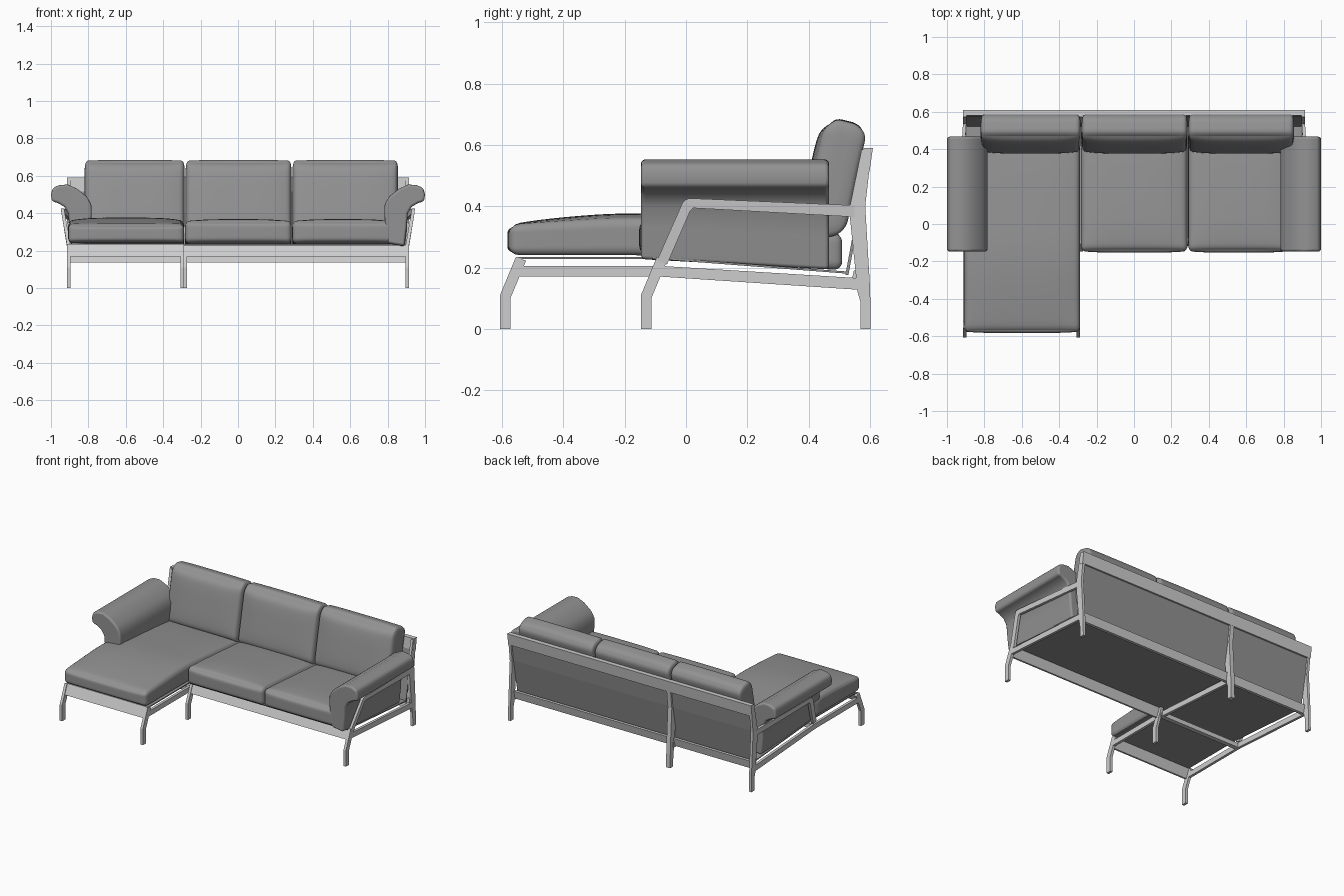
import bpy, bmesh, math
from mathutils import Vector

if "Cube" in bpy.data.objects:
    bpy.data.objects.remove(bpy.data.objects["Cube"], do_unlink=True)


def material(name, value):
    m = bpy.data.materials.new(name)
    m.use_nodes = True
    colour = (value, value, value, 1)
    m.diffuse_color = colour
    m.node_tree.nodes["Principled BSDF"].inputs["Base Color"].default_value = colour
    return m


METAL = material("light grey metal", 0.61)
FABRIC = material("grey upholstery", 0.29)


def finish(name, bm, mat, smooth=False):
    bmesh.ops.recalc_face_normals(bm, faces=bm.faces)
    me = bpy.data.meshes.new(name)
    bm.to_mesh(me)
    bm.free()
    me.materials.append(mat)
    for p in me.polygons:
        p.use_smooth = smooth
    ob = bpy.data.objects.new(name, me)
    bpy.context.collection.objects.link(ob)
    return ob


def prism(name, profile, start, end, mat, axis="x", smooth=False, warp=None):
    """Extrude a side (y, z) or front (x, z) outline between two positions."""
    bm = bmesh.new()
    rings = []
    for s in (start, end):
        pts = [(s, a, z) if axis == "x" else (a, s, z) for a, z in profile]
        rings.append([bm.verts.new(p) for p in pts])
    n = len(profile)
    for ring in rings:
        bm.faces.new(ring)
    for i in range(n):
        j = (i + 1) % n
        bm.faces.new((rings[0][i], rings[0][j], rings[1][j], rings[1][i]))
    if warp:
        for v in bm.verts:
            v.co = warp(v.co)
    return finish(name, bm, mat, smooth)


def cushion(name, lo, hi, radii, puff, warp):
    """Rounded box with a radius per axis; puff gives (-y, +z) swelling."""
    lo, hi = Vector(lo), Vector(hi)
    mid, half = (lo + hi) / 2, (hi - lo) / 2
    bm = bmesh.new()
    bmesh.ops.create_cube(bm, size=2)
    bmesh.ops.subdivide_edges(bm, edges=bm.edges[:], cuts=25, use_grid_fill=True)
    for v in bm.verts:
        u = Vector([math.sin(c * math.pi / 2) for c in v.co])
        p = Vector([u[i] * half[i] for i in range(3)])
        core = Vector([max(radii[i] - half[i], min(half[i] - radii[i], p[i])) for i in range(3)])
        d = Vector([(p[i] - core[i]) / radii[i] for i in range(3)])
        if d.length > 0:
            d.normalize()
            p = core + Vector([d[i] * radii[i] for i in range(3)])
        swell = [1 - c ** 4 for c in u]
        p.y -= puff[0] * max(0, -u.y) * swell[0] * swell[2]
        p.z += puff[1] * max(0, u.z) * swell[0] * swell[1]
        v.co = warp(p + mid)
    return finish(name, bm, FABRIC, True)


# Seat cushions, sinking toward the back
def sink(p):
    p.z -= 0.075 * max(0, p.y + 0.12)
    return p


def chaise_shape(p):
    # narrows beside the arm, drops a little at the foot
    if p.y > -0.06:
        p.x = max(p.x, -0.82)
    height = max(0, min(1, (p.z - 0.25) / 0.1))
    p.z -= 0.055 * max(0, -0.25 - p.y) * height
    return sink(p)


SEAT_RADII = (0.022, 0.03, 0.03)
cushion("chaise_cushion", (-0.908, -0.575, 0.24), (-0.288, 0.51, 0.358), SEAT_RADII, (0.008, 0.018), chaise_shape)
for name, x0, x1 in (("middle", -0.283, 0.286), ("left", 0.29, 0.83)):
    cushion(name + "_seat_cushion", (x0, -0.145, 0.238), (x1, 0.51, 0.358), SEAT_RADII, (0.008, 0.02), sink)


# Back cushions, leaning backward with a top that falls to the rear
def lean(p):
    p.y += 0.2 * (p.z - 0.49)
    p.z -= 0.25 * max(0, p.y - 0.49) * max(0, min(1, (p.z - 0.5) / 0.18))
    return p


for name, x0, x1 in (("right", -0.82, -0.285), ("middle", -0.28, 0.286), ("left", 0.291, 0.856)):
    cushion(name + "_back_cushion", (x0, 0.418, 0.3), (x1, 0.556, 0.684), (0.016, 0.055, 0.055), (0.02, 0.004), lean)

# Rolled arms
ARM = [(0.80, 0.24), (0.89, 0.225), (0.902, 0.33), (0.908, 0.40), (0.93, 0.435), (0.965, 0.455),
       (0.995, 0.463), (1.0, 0.50), (0.99, 0.535), (0.955, 0.55), (0.91, 0.553), (0.86, 0.53),
       (0.81, 0.49), (0.785, 0.45), (0.782, 0.40), (0.79, 0.32)]


def arm_drop(p):
    if p.z < 0.4:
        p.z -= 0.055 * max(0, p.y + 0.14)
    return p


for side, name in ((1, "left_arm"), (-1, "right_arm")):
    arm = prism(name, [(side * x, z) for x, z in ARM], -0.147, 0.467, FABRIC, "y", True, arm_drop)
    bevel = arm.modifiers.new("soft_edges", "BEVEL")
    bevel.width, bevel.segments, bevel.limit_method = 0.014, 3, "ANGLE"
    bevel.angle_limit = math.radians(50)
    bevel.harden_normals = True

# Metal frame outlines seen from the side
POST = [(0.57, 0), (0.603, 0), (0.601, 0.13), (0.585, 0.40), (0.606, 0.585),
        (0.573, 0.585), (0.535, 0.40), (0.535, 0.365), (0.555, 0.17), (0.56, 0.12), (0.569, 0.09)]
FOOT = [(-0.147, 0), (-0.113, 0), (-0.113, 0.10), (-0.062, 0.222), (-0.095, 0.235), (-0.147, 0.11)]
LOOP = [(-0.095, 0.222), (-0.062, 0.21), (0.014, 0.385), (0.024, 0.394), (0.55, 0.365),
        (0.55, 0.403), (0.01, 0.426), (-0.004, 0.42), (-0.012, 0.41)]


def rail(front):
    return [(front, 0.17), (-0.08, 0.17), (0.57, 0.127), (0.57, 0.165), (-0.08, 0.205), (front, 0.205)]


def flare(p):
    out = 0.17 * max(0, p.z - 0.22) * max(0, min(1, (0.56 - p.y) / 0.5))
    p.x += math.copysign(out, p.x)
    return p


def side_part(name, profile, x, warp=None, half=0.009):
    return prism(name, profile, x - half, x + half, METAL, warp=warp)


CHAISE_FOOT = [(y - 0.46, z) for y, z in FOOT]
side_part("middle_back_post", POST, -0.288, half=0.015)
for name, x in (("left", 0.904), ("right", -0.904)):
    side_part(name + "_back_post", POST, x)
    side_part(name + "_arm_frame", LOOP, x, flare)
for name, x in (("left", 0.904), ("middle", -0.281)):
    side_part(name + "_front_leg", FOOT, x)
side_part("left_side_rail", rail(-0.1), 0.904)
for name, x in (("inner", -0.298), ("outer", -0.904)):
    side_part(name + "_chaise_leg", CHAISE_FOOT, x)
    side_part(name + "_chaise_rail", rail(-0.56), x)

# Crosswise boards and rails
BOARD = [(-0.118, 0.168), (-0.106, 0.168), (-0.078, 0.235), (-0.09, 0.235)]
prism("front_board", BOARD, -0.281, 0.904, METAL)
prism("chaise_front_board", [(y - 0.46, z) for y, z in BOARD], -0.904, -0.298, METAL)
prism("chaise_cross_rail", [(-0.1, 0.17), (-0.07, 0.17), (-0.07, 0.2), (-0.1, 0.2)], -0.904, -0.281, METAL)
prism("back_lower_rail", [(0.535, 0.135), (0.555, 0.135), (0.568, 0.19), (0.548, 0.19)], -0.904, 0.904, METAL)
prism("back_top_rail", [(0.574, 0.515), (0.599, 0.512), (0.61, 0.59), (0.58, 0.59)], -0.915, 0.915, METAL)

# Thin shell behind the cushions and under the seats
prism("back_panel", [(0.52, 0.175), (0.53, 0.175), (0.572, 0.40), (0.592, 0.57), (0.584, 0.57), (0.562, 0.40)],
      -0.895, 0.895, FABRIC)


def deck(front):
    return [(front, 0.228), (-0.1, 0.228), (0.525, 0.18), (0.525, 0.187), (-0.1, 0.235), (front, 0.235)]


prism("seat_deck", deck(-0.11), -0.29, 0.895, FABRIC)
prism("chaise_deck", deck(-0.55), -0.895, -0.29, FABRIC)
